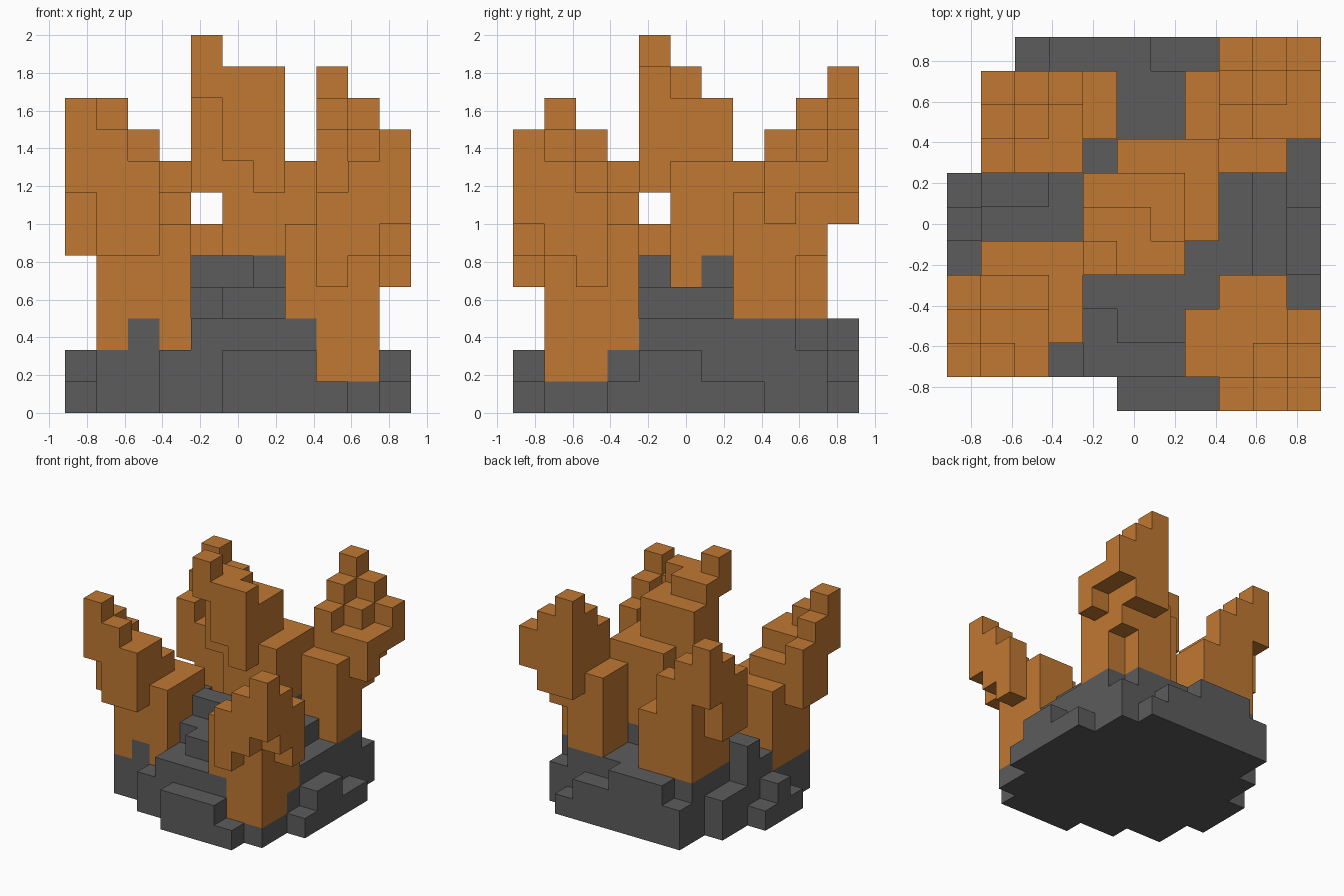
import bpy, bmesh, math
from mathutils import Vector

if "Cube" in bpy.data.objects:
    bpy.data.objects.remove(bpy.data.objects["Cube"], do_unlink=True)

S = 1 / 6          # edge of one block
HALF = 5.5         # half the grid width in blocks


def material(name, rgb):
    m = bpy.data.materials.new(name)
    m.use_nodes = True
    m.diffuse_color = (*rgb, 1)
    m.node_tree.nodes["Principled BSDF"].inputs["Base Color"].default_value = (*rgb, 1)
    return m


ORANGE = material("orange coral", (0.53, 0.19, 0.033))
GREY = material("dark grey stone", (0.107, 0.107, 0.107))


def blocks(rows, i0=0, j0=0):
    """Cells from rows of columns, back row first; 'b-t' is bottom to top."""
    cells = set()
    for r, row in enumerate(rows):
        j = j0 + len(rows) - 1 - r
        for c, token in enumerate(row.split()):
            if token == ".":
                continue
            b, t = token.split("-") if "-" in token else (0, token)
            cells |= {(i0 + c, j, k) for k in range(int(b), int(t))}
    return cells


def build(name, cells, solid, mat):
    """Skin the cells with their outer faces, merging flat regions."""
    bm = bmesh.new()
    for cell in cells:
        centre = Vector((cell[0] + 0.5 - HALF, cell[1] + 0.5 - HALF, cell[2] + 0.5))
        for axis in range(3):
            for sign in (-1, 1):
                near = list(cell)
                near[axis] += sign
                if tuple(near) in solid:
                    continue
                n = Vector((0, 0, 0))
                n[axis] = sign
                u = Vector((0, 0, 0))
                u[(axis + 1) % 3] = 1
                v = n.cross(u)
                quad = [centre + (n + a * u + b * v) / 2
                        for a, b in ((-1, -1), (1, -1), (1, 1), (-1, 1))]
                bm.faces.new([bm.verts.new(p * S) for p in quad])
    bmesh.ops.remove_doubles(bm, verts=bm.verts, dist=0.001)
    bmesh.ops.dissolve_limit(bm, angle_limit=math.radians(1),
                             verts=bm.verts, edges=bm.edges)
    mesh = bpy.data.meshes.new(name)
    bm.to_mesh(mesh)
    bm.free()
    mesh.materials.append(mat)
    bpy.context.collection.objects.link(bpy.data.objects.new(name, mesh))


# Terraced stone mound
rock = blocks([
    ". . 2 3 3 3 2 2 1 . .",
    ". . 3 3 3 3 3 3 3 2 .",
    ". 2 3 3 3 3 3 3 3 3 .",
    ". 2 3 3 4 4 4 4 3 3 1",
    "1 4 4 3 4 5 5 5 4 3 1",
    "2 3 3 3 4 5 5 4 4 3 2",
    "1 2 2 2 5 5 4 4 4 3 2",
    ". 2 2 2 4 4 4 4 2 2 1",
    ". 2 3 2 3 4 4 3 1 1 .",
    ". . . 2 3 3 3 3 1 1 .",
    ". . . . . 2 2 2 1 . ."])

# Branches leaning out over the mound
branches = {
    "front_right_branch": blocks([
        ".    2-6 2-6 2-6",
        "5-8  2-7 2-7 2-6",
        "5-9  2-8 3-8 2-6",
        "7-10 5-9 5-8 ."], 0, 1),
    "front_left_branch": blocks([
        ".   2-6 2-6 .",
        "3-6 1-6 1-6 4-7",
        "3-6 1-6 1-7 5-8",
        ".   4-7 5-8 6-9"], 7, 0),
    "back_left_branch": blocks([
        ".   6-11 6-10 7-9",
        "3-7 3-10 5-9  7-8",
        "3-7 3-9  3-8  6-8",
        ".   3-7  3-7  ."], 7, 7),
    "back_right_branch": blocks([
        "7-10 3-9 3-8 3-6",
        "5-9  3-8 3-7 3-6",
        "5-8  3-7 3-7 ."], 1, 7),
    "centre_branch": blocks([
        ".     4-8  4-8  4-8",
        "7-10  5-10 5-10 5-8",
        "7-11  5-11 5-10 4-8",
        "10-12 8-11 7-11 ."], 4, 4),
}

solid = set(rock).union(*branches.values())
build("stone_mound", rock, solid, GREY)
for name, cells in branches.items():
    build(name, cells - rock, solid, ORANGE)
